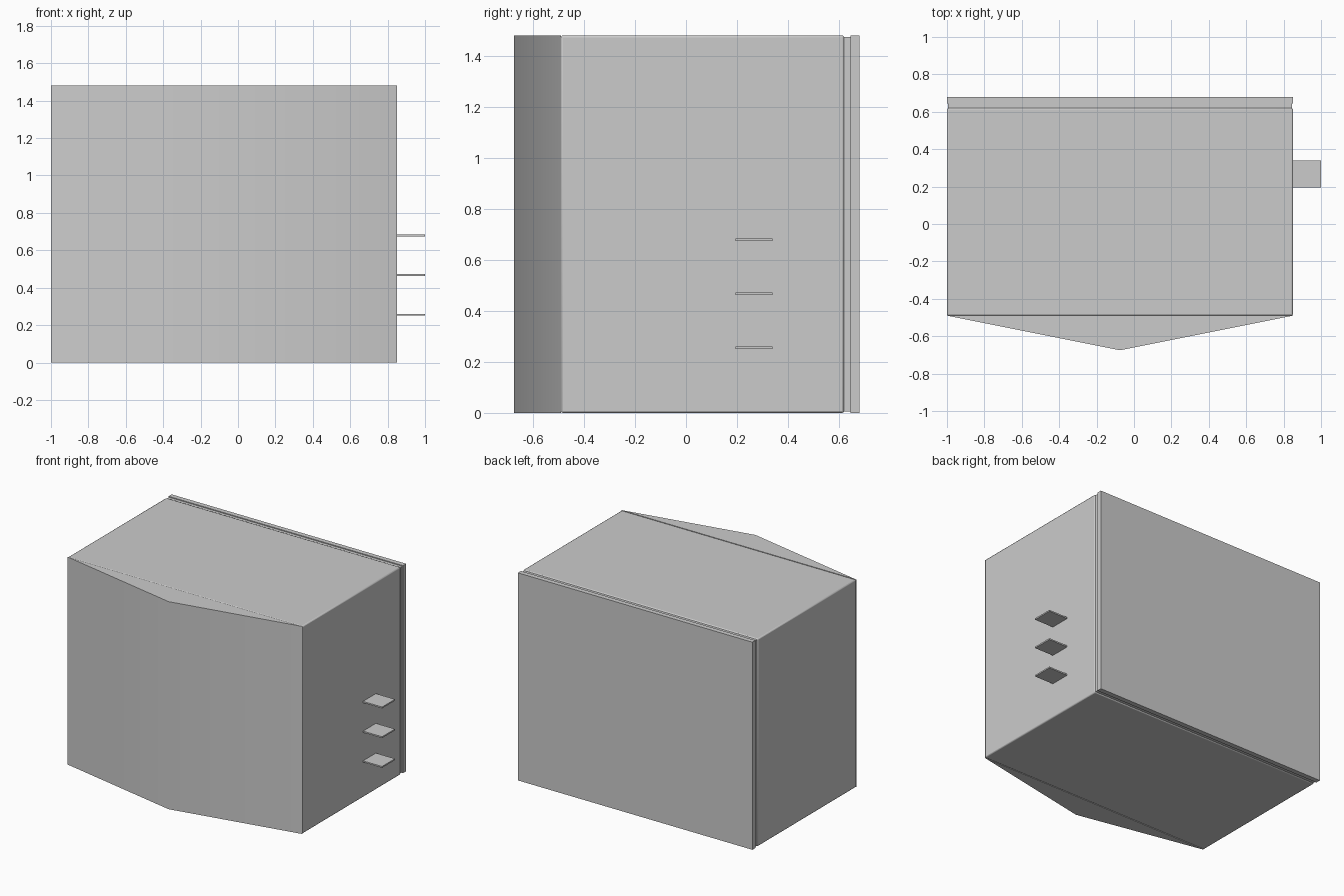
import bpy, bmesh

if "Cube" in bpy.data.objects:
    bpy.data.objects.remove(bpy.data.objects["Cube"])

H = 1.48                 # overall height
XL, XR = -1.0, 0.85      # cabinet sides
XM = (XL + XR) / 2


def finish(bm, name, bevel=0.0):
    bmesh.ops.recalc_face_normals(bm, faces=bm.faces[:])
    me = bpy.data.meshes.new(name)
    bm.to_mesh(me)
    bm.free()
    ob = bpy.data.objects.new(name, me)
    bpy.context.collection.objects.link(ob)
    if bevel:
        mod = ob.modifiers.new("edge", 'BEVEL')
        mod.width = bevel
        mod.segments = 2
    bpy.ops.object.select_all(action='DESELECT')
    ob.select_set(True)
    bpy.context.view_layer.objects.active = ob
    bpy.ops.object.shade_smooth_by_angle(angle=0.6)
    return ob


def box(name, x0, x1, y0, y1, z0, z1, bevel=0.0):
    bm = bmesh.new()
    bmesh.ops.create_cube(bm, size=1)
    for v in bm.verts:
        v.co = ((x0 + x1) / 2 + v.co.x * (x1 - x0),
                (y0 + y1) / 2 + v.co.y * (y1 - y0),
                (z0 + z1) / 2 + v.co.z * (z1 - z0))
    return finish(bm, name, bevel)


def prism(name, profile, z0, z1):
    bm = bmesh.new()
    face = bm.faces.new([bm.verts.new((x, y, z0)) for x, y in profile])
    ext = bmesh.ops.extrude_face_region(bm, geom=[face])
    for v in ext["geom"]:
        if isinstance(v, bmesh.types.BMVert):
            v.co.z = z1
    return finish(bm, name)


# Main cabinet with lightly eased edges
box("cabinet", XL, XR, -0.49, 0.62, 0, H, bevel=0.008)

# Back panel: narrow recessed neck and full-size plate
box("back_seam", XL + 0.006, XR - 0.006, 0.615, 0.655, 0.006, H - 0.006)
box("back_panel", XL, XR, 0.645, 0.68, 0, H)

# Pointed, smooth-shaded front
prism("front_screen", [(XL, -0.49), (XM, -0.675), (XR, -0.49)], 0, H)

# Three thin tabs on the right side
for i, z in enumerate((0.255, 0.467, 0.679)):
    box(f"side_tab_{i + 1}", XR - 0.02, 1.0, 0.195, 0.34, z - 0.005, z + 0.005)
